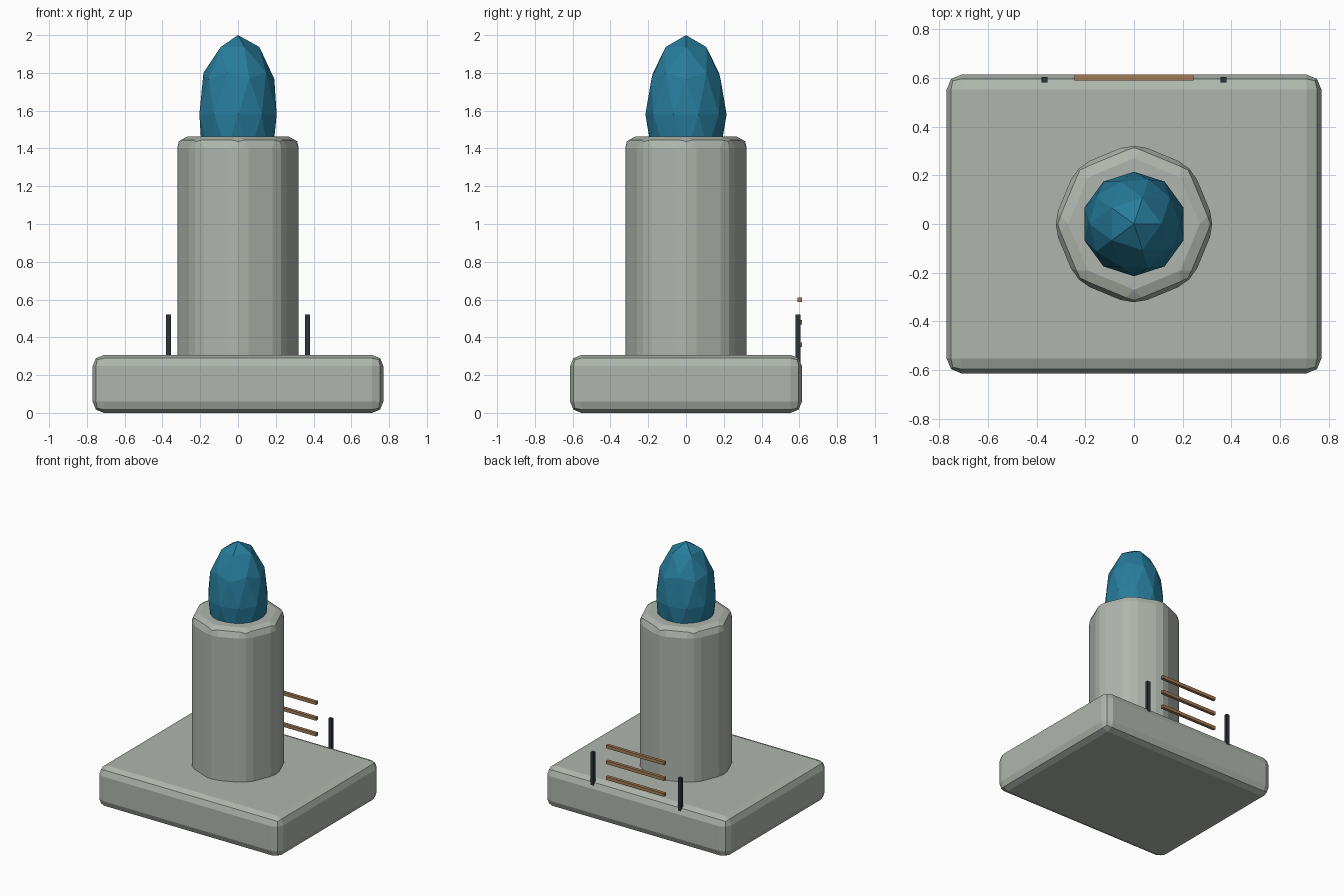
import bpy

if "Cube" in bpy.data.objects:
    bpy.data.objects.remove(bpy.data.objects["Cube"])


def material(name, color):
    m = bpy.data.materials.new(name)
    m.diffuse_color = (*color, 1)
    m.use_nodes = True
    m.node_tree.nodes["Principled BSDF"].inputs["Base Color"].default_value = m.diffuse_color
    return m


def finish(name, scale=(1, 1, 1), mat=None, bevel=0):
    ob = bpy.context.object
    ob.name = name
    ob.scale = scale
    bpy.ops.object.transform_apply(location=False, rotation=False, scale=True)
    if mat:
        ob.data.materials.append(mat)
    if bevel:
        mod = ob.modifiers.new("bevel", 'BEVEL')
        mod.width = bevel
        mod.segments = 2
        mod.limit_method = 'ANGLE'
        mod.angle_limit = 0.5
    return ob


def box(name, size, center, mat=None, bevel=0):
    bpy.ops.mesh.primitive_cube_add(size=1, location=center)
    return finish(name, size, mat, bevel)


stone = material("grey green stone", (0.43, 0.47, 0.42))
blue = material("blue crystal", (0.02, 0.20, 0.33))
iron = material("dark iron", (0.025, 0.032, 0.04))
wood = material("brown wood", (0.37, 0.20, 0.09))

# Stone base slab
box("base", (1.54, 1.228, 0.307), (0, 0, 0.1535), stone, bevel=0.06)

# Octagonal column, foot sunk into the slab
bpy.ops.mesh.primitive_cylinder_add(vertices=8, radius=0.335, depth=1.26,
                                    location=(0, 0, 0.832))
finish("column", mat=stone, bevel=0.06)

# Faceted crystal, lower half sunk into the column
bpy.ops.mesh.primitive_ico_sphere_add(subdivisions=2, radius=1,
                                      location=(0, 0, 1.58))
finish("crystal", (0.215, 0.215, 0.42), blue)

# Two posts at the back edge
for side, label in ((-1, "left"), (1, "right")):
    box(f"{label}_post", (0.026, 0.024, 0.42), (side * 0.368, 0.593, 0.31), iron)

# Three rungs between the posts
for i, z in enumerate((0.36, 0.48, 0.60)):
    box(f"rung_{i + 1}", (0.49, 0.024, 0.024), (0, 0.602, z), wood)
